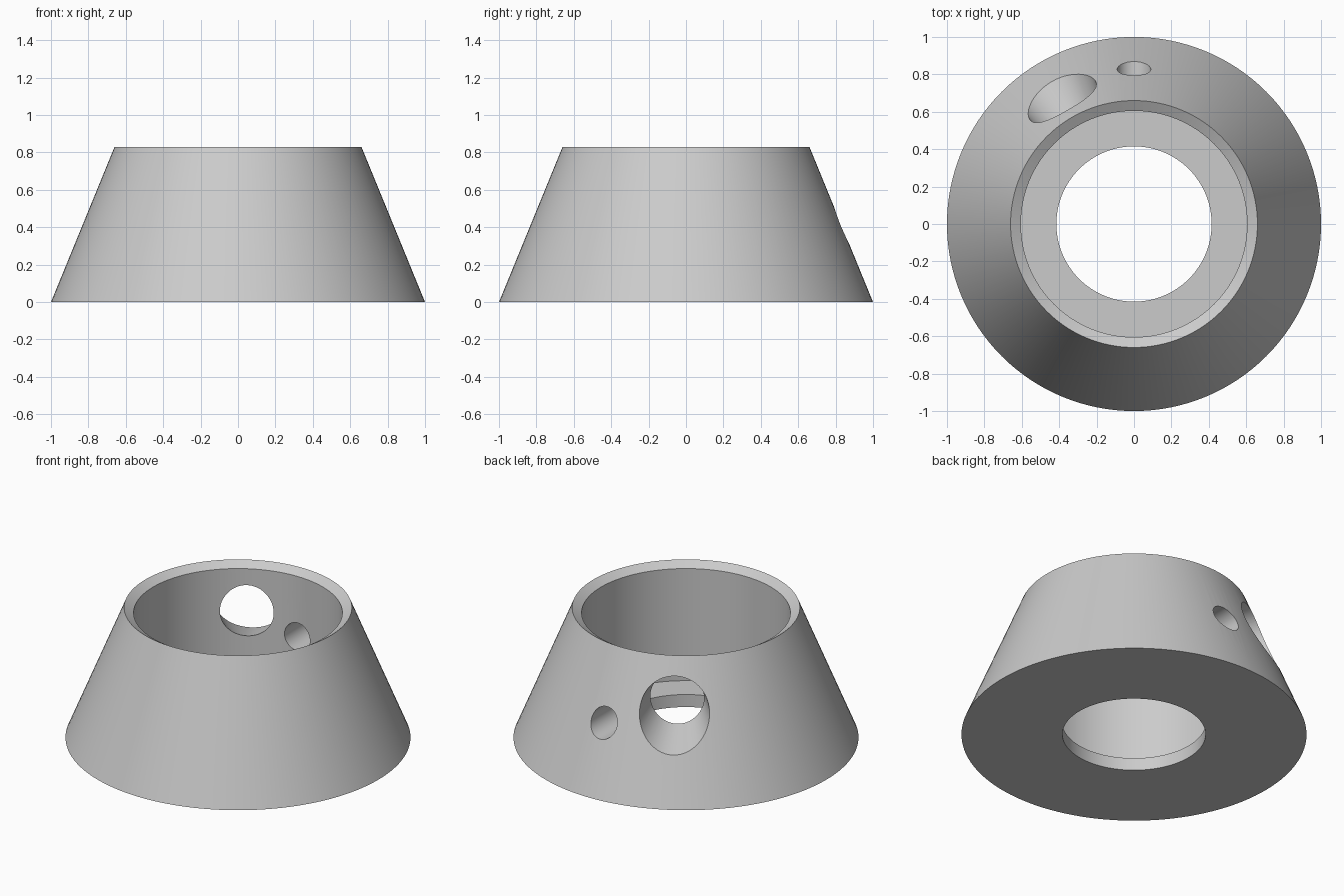
import bpy, bmesh, math
from mathutils import Matrix, Vector

if "Cube" in bpy.data.objects:
    bpy.data.objects.remove(bpy.data.objects["Cube"])

SEGMENTS = 128


def make_object(name, bm):
    bmesh.ops.recalc_face_normals(bm, faces=bm.faces)
    mesh = bpy.data.meshes.new(name)
    bm.to_mesh(mesh)
    bm.free()
    obj = bpy.data.objects.new(name, mesh)
    bpy.context.collection.objects.link(obj)
    return obj


def lathe(name, profile):
    """Revolve a closed (radius, z) profile around the z axis."""
    bm = bmesh.new()
    rings = []
    for i in range(SEGMENTS):
        a = 2 * math.pi * i / SEGMENTS
        rings.append([bm.verts.new((r * math.cos(a), r * math.sin(a), z)) for r, z in profile])
    n = len(profile)
    for i in range(SEGMENTS):
        a, b = rings[i], rings[(i + 1) % SEGMENTS]
        for j in range(n):
            k = (j + 1) % n
            bm.faces.new((a[j], b[j], b[k], a[k]))
    return make_object(name, bm)


def radial_cutter(name, angle, z, start, end, r_start, r_end):
    """Horizontal cone or cylinder pointing outward at the given angle."""
    bm = bmesh.new()
    bmesh.ops.create_cone(bm, cap_ends=True, segments=64, radius1=r_start,
                          radius2=r_end, depth=end - start)
    direction = Vector((math.cos(angle), math.sin(angle), 0))
    turn = direction.to_track_quat('Z', 'Y').to_matrix().to_4x4()
    place = Matrix.Translation(direction * (start + end) / 2 + Vector((0, 0, z)))
    bmesh.ops.transform(bm, matrix=place @ turn, verts=bm.verts)
    obj = make_object(name, bm)
    obj.hide_render = True
    obj.hide_set(True)
    return obj


# Tapered cup: outer cone, chamfered rim, straight bore, floor with a hole
housing = lathe("tapered_housing", [
    (0.415, 0), (1, 0), (0.66, 0.83), (0.605, 0.797), (0.605, 0.08), (0.415, 0.08)])

gray = bpy.data.materials.new("plain gray")
gray.diffuse_color = (0.6, 0.6, 0.6, 1)
gray.use_nodes = True
gray.node_tree.nodes["Principled BSDF"].inputs["Base Color"].default_value = gray.diffuse_color
housing.data.materials.append(gray)

# Flared large port and straight small port through the wall
flare = math.tan(math.radians(15))
cutters = [
    radial_cutter("large_port_cutter", math.radians(120), 0.53, 0.3, 1.2, 0.3 * flare, 1.2 * flare),
    radial_cutter("small_port_cutter", math.radians(90), 0.41, 0.3, 1.2, 0.09, 0.09),
]
bpy.context.view_layer.objects.active = housing
housing.select_set(True)
for cutter in cutters:
    mod = housing.modifiers.new(cutter.name, 'BOOLEAN')
    mod.operation = 'DIFFERENCE'
    mod.solver = 'EXACT'
    mod.object = cutter
    bpy.ops.object.modifier_apply(modifier=mod.name)
    bpy.data.objects.remove(cutter)

bpy.ops.object.shade_smooth_by_angle(angle=math.radians(30))
